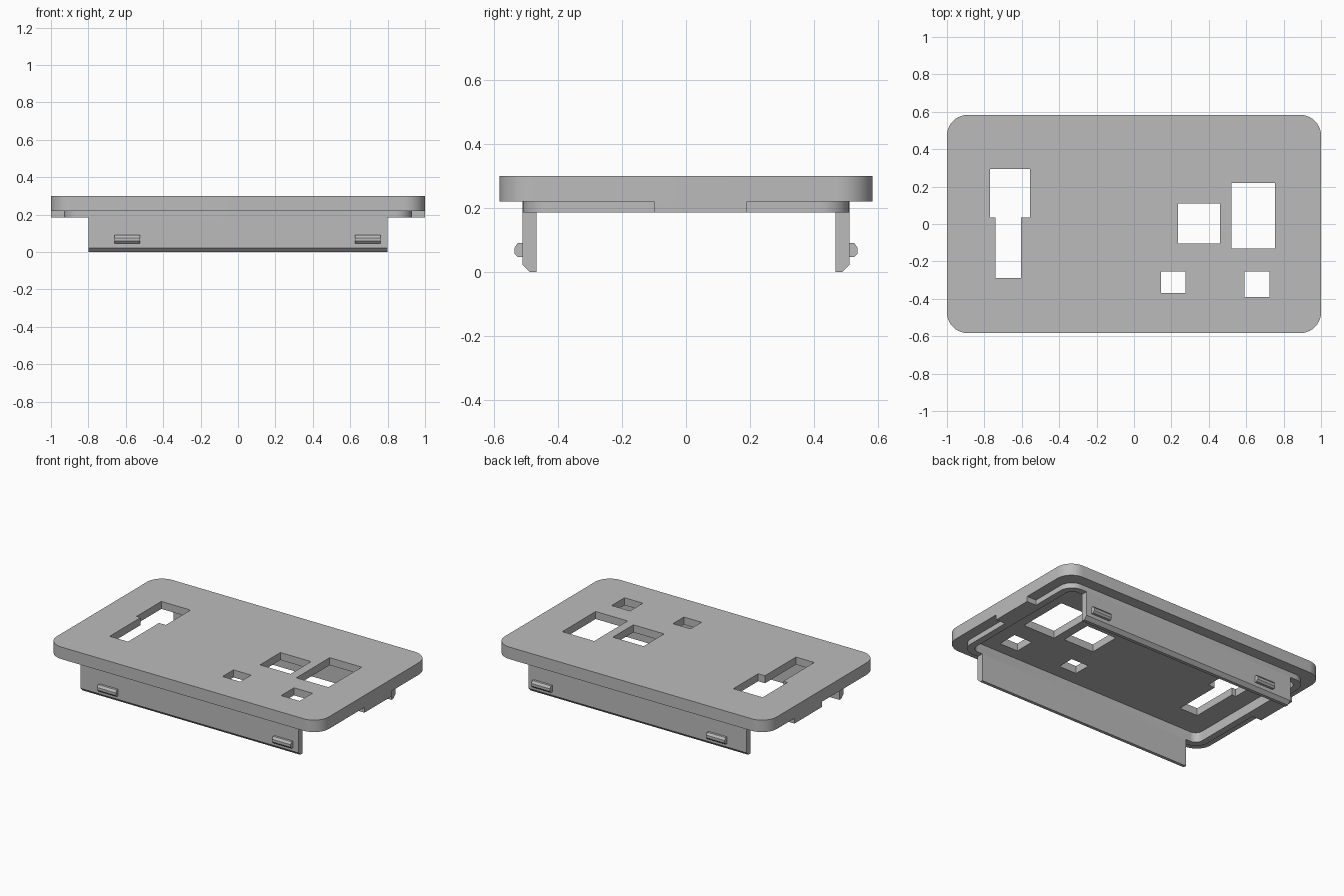
import bpy
import bmesh
import math
from mathutils import Vector

if "Cube" in bpy.data.objects:
    bpy.data.objects.remove(bpy.data.objects["Cube"], do_unlink=True)

GREY = (0.5, 0.5, 0.5, 1.0)
mat = bpy.data.materials.new("plain grey")
mat.use_nodes = True
mat.diffuse_color = GREY
mat.node_tree.nodes["Principled BSDF"].inputs["Base Color"].default_value = GREY


def prism(name, base, offset):
    """Extrude a closed loop of 3D points along an offset."""
    bm = bmesh.new()
    face = bm.faces.new([bm.verts.new(p) for p in base])
    grown = bmesh.ops.extrude_face_region(bm, geom=[face], use_keep_orig=True)
    moved = [g for g in grown["geom"] if isinstance(g, bmesh.types.BMVert)]
    bmesh.ops.translate(bm, verts=moved, vec=Vector(offset))
    bmesh.ops.recalc_face_normals(bm, faces=bm.faces)
    mesh = bpy.data.meshes.new(name)
    bm.to_mesh(mesh)
    bm.free()
    mesh.materials.append(mat)
    obj = bpy.data.objects.new(name, mesh)
    bpy.context.collection.objects.link(obj)
    return obj


def slab(name, outline, low, high):
    return prism(name, [(x, y, low) for x, y in outline], (0, 0, high - low))


def rectangle(x0, x1, y0, y1):
    return [(x0, y0), (x1, y0), (x1, y1), (x0, y1)]


def rounded(hx, hy, r, steps=10):
    pts = []
    corners = [(1, 1), (-1, 1), (-1, -1), (1, -1)]
    for q, (sx, sy) in enumerate(corners):
        for i in range(steps + 1):
            a = math.pi / 2 * (q + i / steps)
            pts.append((sx * (hx - r) + r * math.cos(a),
                        sy * (hy - r) + r * math.sin(a)))
    return pts


def cut(obj, cutter):
    """Subtract the cutter for good and discard it."""
    mod = obj.modifiers.new("cut", "BOOLEAN")
    mod.operation = "DIFFERENCE"
    mod.solver = "EXACT"
    mod.object = cutter
    bpy.context.view_layer.objects.active = obj
    bpy.ops.object.modifier_apply(modifier=mod.name)
    bpy.data.objects.remove(cutter, do_unlink=True)


BOTTOM, LEDGE, CEILING, TOP = 0.185, 0.22, 0.25, 0.30
OUT_X, OUT_Y, IN_X, IN_Y = 0.93, 0.51, 0.885, 0.467

# Cover plate and the locating rim below it, both hollowed from underneath
plate = slab("cover_plate", rounded(1, 0.583, 0.11), LEDGE, TOP)
rim = slab("locating_rim", rounded(OUT_X, OUT_Y, 0.09), BOTTOM, LEDGE)
for part in (plate, rim):
    cut(part, slab("cavity", rounded(IN_X, IN_Y, 0.05), 0.1, CEILING))

# Openings through the plate
stepped_slot = [(-0.77, 0.295), (-0.77, 0.035), (-0.74, 0.035), (-0.74, -0.29),
                (-0.605, -0.29), (-0.605, 0.035), (-0.555, 0.035), (-0.555, 0.295)]
openings = [
    stepped_slot,
    rectangle(0.235, 0.46, -0.105, 0.11),
    rectangle(0.52, 0.755, -0.13, 0.22),
    rectangle(0.145, 0.275, -0.37, -0.255),
    rectangle(0.59, 0.725, -0.39, -0.255),
]
for outline in openings:
    cut(plate, slab("opening", outline, 0.1, 0.4))

# End tabs joining the rim to the plate edge
slab("left_tab", rectangle(OUT_X, 1, -0.10, 0.19), BOTTOM, LEDGE)
slab("right_tab", rectangle(-1, -OUT_X, 0.0, 0.29), BOTTOM, LEDGE)

# Long walls with a chamfered lower edge, each with two snap catches
wall_profile = [(IN_Y, BOTTOM), (IN_Y, 0), (0.488, 0), (OUT_Y, 0.022), (OUT_Y, BOTTOM)]
catch_profile = [(OUT_Y, 0.046), (0.525, 0.046), (0.536, 0.058),
                 (0.536, 0.075), (0.525, 0.09), (OUT_Y, 0.09)]
for side, s in (("front", -1), ("back", 1)):
    prism(side + "_wall", [(-0.8, s * y, z) for y, z in wall_profile], (1.6, 0, 0))
    for end, x in (("right", -0.66), ("left", 0.625)):
        prism(f"{side}_{end}_catch", [(x, s * y, z) for y, z in catch_profile],
              (0.137, 0, 0))

# Smooth only the rounded corners
bpy.ops.object.select_all(action="DESELECT")
for part in (plate, rim):
    part.select_set(True)
bpy.context.view_layer.objects.active = plate
bpy.ops.object.shade_smooth_by_angle(angle=math.radians(30))
